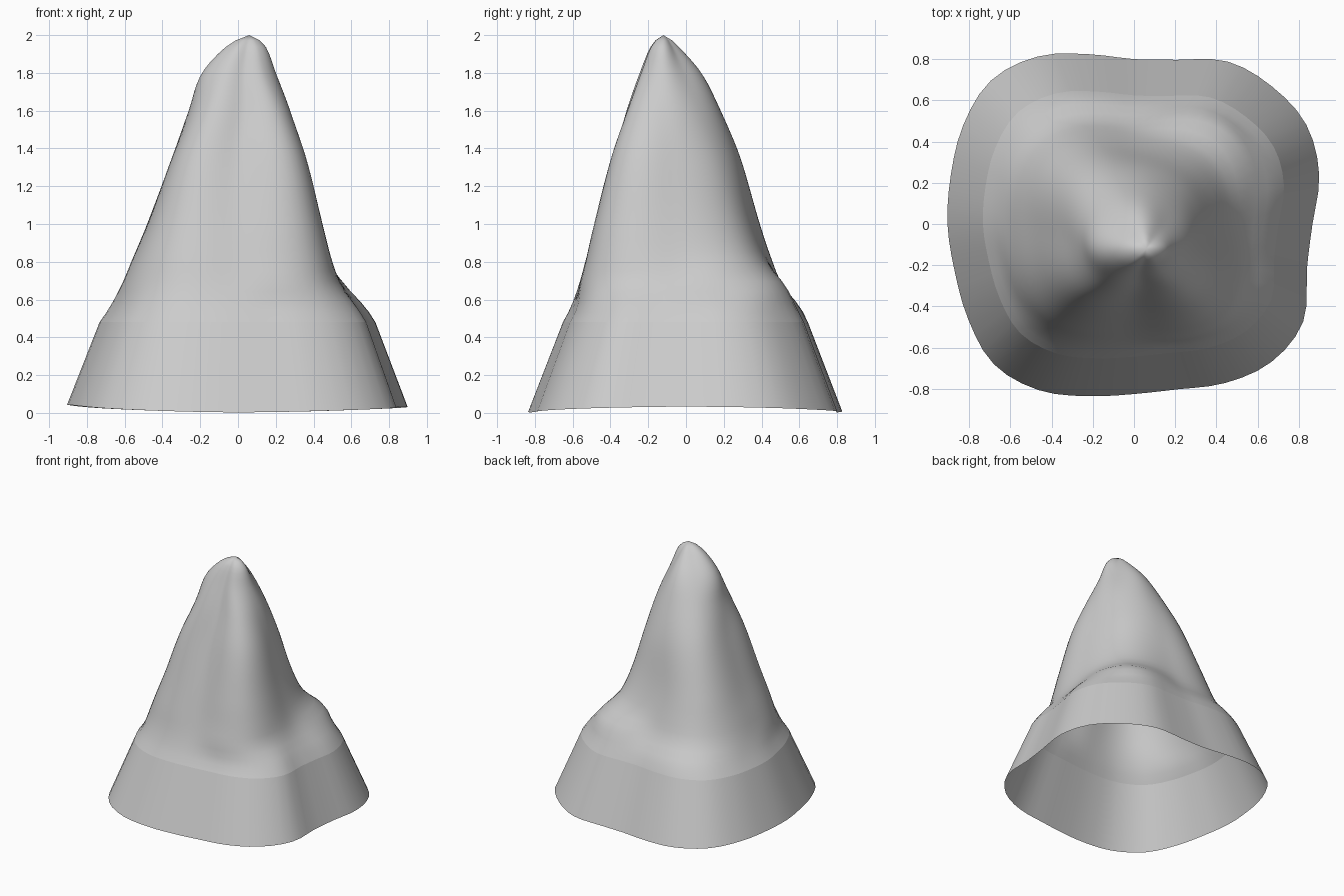
import bpy, bmesh, math

if "Cube" in bpy.data.objects:
    bpy.data.objects.remove(bpy.data.objects["Cube"])

SEG = 72
LEVELS = 32


def hermite(xs, ys, x):
    """Smooth curve through the points (xs, ys)."""
    n = len(xs)
    i = 0
    while i < n - 2 and x > xs[i + 1]:
        i += 1

    def slope(k):
        a, b = max(k - 1, 0), min(k + 1, n - 1)
        return (ys[b] - ys[a]) / (xs[b] - xs[a])
    h = xs[i + 1] - xs[i]
    t = (x - xs[i]) / h
    return ((2 * t**3 - 3 * t**2 + 1) * ys[i] + (t**3 - 2 * t**2 + t) * h * slope(i)
            + (3 * t**2 - 2 * t**3) * ys[i + 1] + (t**3 - t**2) * h * slope(i + 1))


def around(radii, a):
    """Radius at angle a from evenly spaced radii, wrapping round."""
    n = len(radii)
    step = 2 * math.pi / n
    xs = [k * step for k in range(-2, n + 3)]
    ys = [radii[k % n] for k in range(-2, n + 3)]
    return hermite(xs, ys, a)


# Foot outline: radius every 15 degrees from +x
foot = [.866, .93, .965, .945, .91, .825, .80, .853, .938, .983, .957, .92,
        .905, .90, .928, .962, .93, .865, .825, .83, .89, .945, .948, .868]

# Lower sections keep the foot outline: height, x scale, y scale
lower = [(.48, .81, .78), (.56, .75, .73)]

# Upper sections: height, centre x, centre y, radii E NE N NW W SW S SE
upper = [
    (.68, 0, -.03, [.55, .665, .53, .65, .615, .635, .53, .62]),
    (.80, 0, -.04, [.49, .53, .48, .60, .565, .59, .485, .58]),
    (1.0, 0, -.05, [.43, .435, .42, .53, .48, .515, .42, .525]),
    (1.35, .01, -.06, [.33, .325, .34, .40, .36, .40, .31, .415]),
    (1.6, .03, -.10, [.245, .245, .28, .31, .29, .275, .195, .265]),
    (1.8, .03, -.12, [.17, .16, .20, .20, .22, .165, .112, .15]),
    (1.95, .05, -.12, [.09, .06, .07, .07, .10, .08, .055, .075]),
    (2.0, .06, -.12, [.012] * 8),
]
heights = [s[0] for s in lower + upper]

angles = [2 * math.pi * k / SEG for k in range(SEG)]
columns = []
for a in angles:
    c, s = math.cos(a), math.sin(a)
    r = around(foot, a)
    px = [sx * r * c for z, sx, sy in lower]
    py = [sy * r * s for z, sx, sy in lower]
    for z, cx, cy, radii in upper:
        q = around(radii, a)
        px.append(cx + q * c)
        py.append(cy + q * s)
    # Slanted skirt, with the rim lifted slightly at both sides
    lift = .04 if c < 0 else .03
    col = [(r * c, r * s, .003 + lift * c * c), (px[0], py[0], .48)]
    # Spire above the crease
    for j in range(1, LEVELS):
        t = j / LEVELS
        z = .48 + 1.52 * (1 - (1 - t) ** 1.15)
        col.append((hermite(heights, px, z), hermite(heights, py, z), z))
    columns.append(col)

# Open-bottomed shell
bm = bmesh.new()
grid = [[bm.verts.new(p) for p in col] for col in columns]
apex = bm.verts.new((.06, -.12, 2.0))
for k in range(SEG):
    g, h = grid[k], grid[(k + 1) % SEG]
    for j in range(len(g) - 1):
        bm.faces.new((g[j], h[j], h[j + 1], g[j + 1]))
    bm.faces.new((g[-1], h[-1], apex))

# Smooth shading with a crisp crease where skirt meets spire
for f in bm.faces:
    f.smooth = True
for k in range(SEG):
    e = bm.edges.get((grid[k][1], grid[(k + 1) % SEG][1]))
    e.smooth = False

mesh = bpy.data.meshes.new("peaked_shell")
bm.to_mesh(mesh)
bm.free()
obj = bpy.data.objects.new("peaked_shell", mesh)
bpy.context.collection.objects.link(obj)
